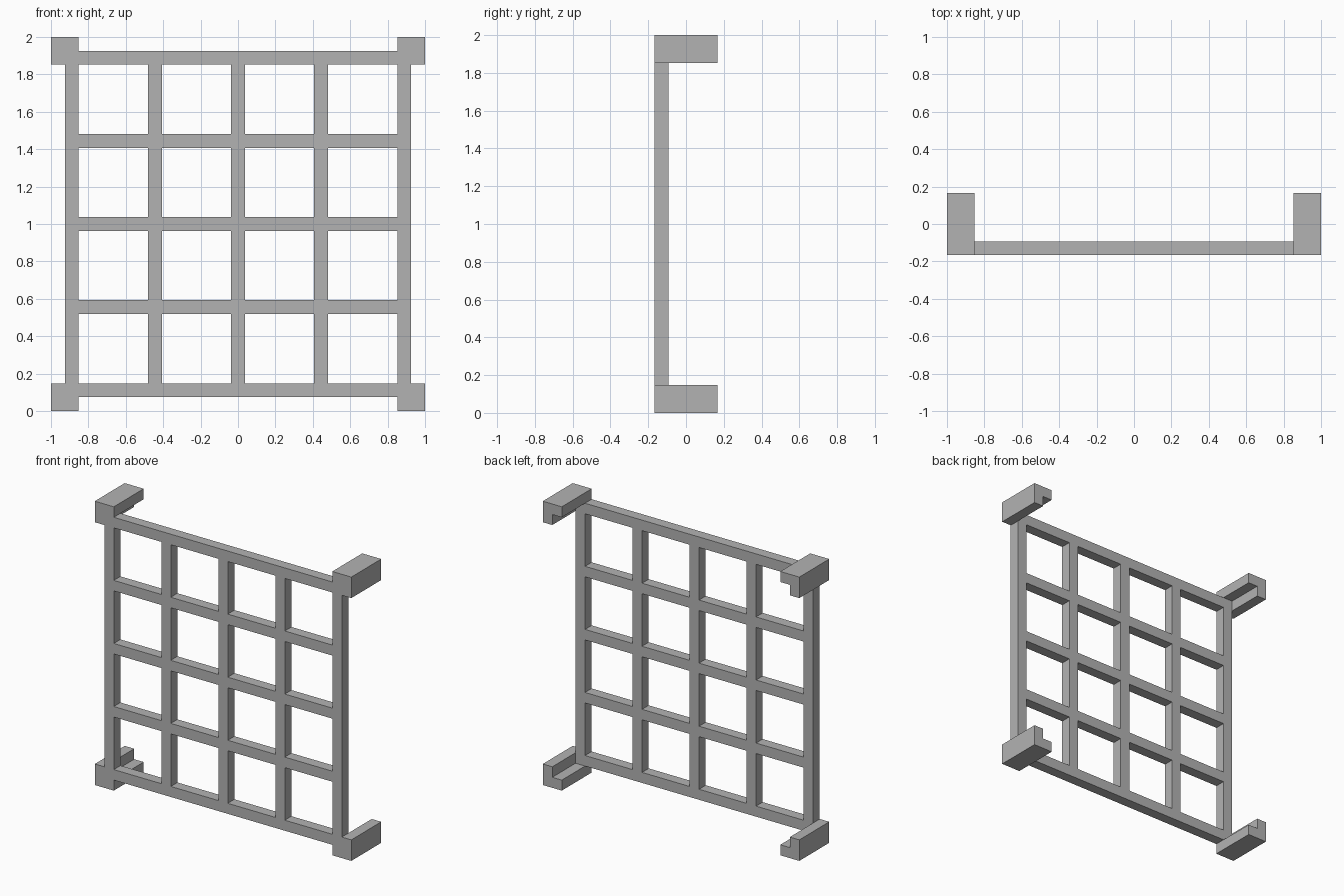
import bpy
import bmesh

cube = bpy.data.objects.get("Cube")
if cube:
    bpy.data.objects.remove(cube, do_unlink=True)

U = 2 / 27            # bar thickness, the module of the whole design
GAP = 5 * U           # opening between bars
FRONT, BACK = -2.25 * U, 2.25 * U

grey = bpy.data.materials.new("plain grey")
grey.use_nodes = True
COLOUR = (0.45, 0.45, 0.45, 1)
grey.diffuse_color = COLOUR
grey.node_tree.nodes["Principled BSDF"].inputs["Base Color"].default_value = COLOUR


def finish(name, bm, depth):
    """Thicken a flat front outline backwards and make it an object."""
    result = bmesh.ops.extrude_face_region(bm, geom=bm.faces[:])
    moved = [v for v in result["geom"] if isinstance(v, bmesh.types.BMVert)]
    bmesh.ops.translate(bm, verts=moved, vec=(0, depth, 0))
    bmesh.ops.recalc_face_normals(bm, faces=bm.faces)
    mesh = bpy.data.meshes.new(name)
    bm.to_mesh(mesh)
    bm.free()
    mesh.materials.append(grey)
    obj = bpy.data.objects.new(name, mesh)
    bpy.context.collection.objects.link(obj)


# Lattice: five bars each way, joined as one solid
edges = [-12.5 * U]
for i in range(9):
    edges.append(edges[-1] + (GAP if i % 2 else U))
bm = bmesh.new()
rows = [[bm.verts.new((x, FRONT, 1 + z)) for x in edges] for z in edges]
for j in range(9):
    for i in range(9):
        if i % 2 == 0 or j % 2 == 0:
            bm.faces.new((rows[j][i], rows[j][i + 1],
                          rows[j + 1][i + 1], rows[j + 1][i]))
loose = [v for v in bm.verts if not v.link_faces]
bmesh.ops.delete(bm, geom=loose, context="VERTS")
finish("lattice", bm, U)

# Corner brackets: L-section arms that wrap the lattice corners and run back
L_PROFILE = [(0, 0), (2, 0), (2, 1), (1, 1), (1, 2), (0, 2)]
for side, sx in (("left", 1), ("right", -1)):
    for level, sz in (("top", 1), ("bottom", -1)):
        bm = bmesh.new()
        bm.faces.new([bm.verts.new((sx * (1 - a * U), FRONT, 1 + sz * (1 - b * U)))
                      for a, b in L_PROFILE])
        finish(f"{level}_{side}_bracket", bm, BACK - FRONT)
